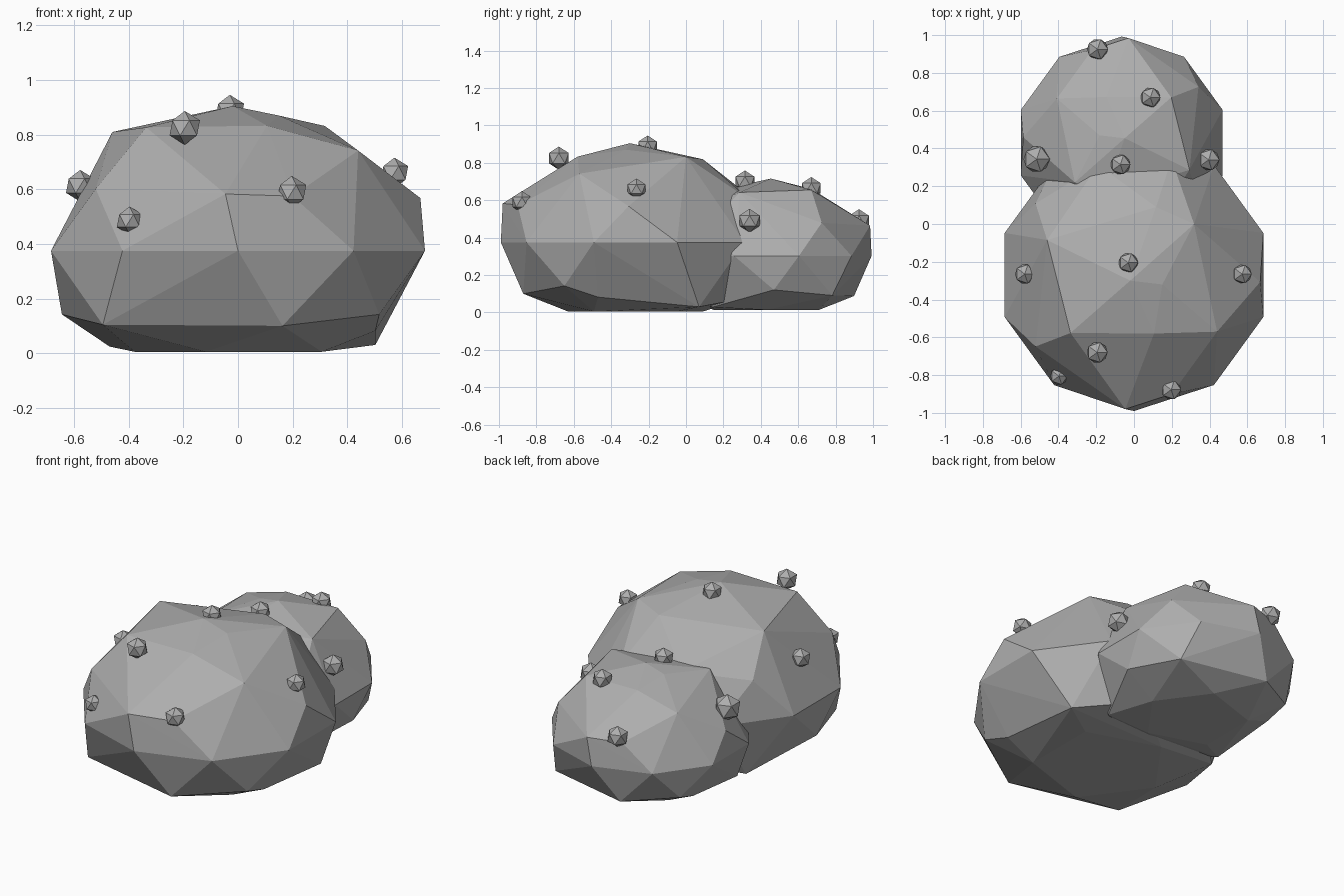
import bpy, bmesh
from mathutils import Vector

if "Cube" in bpy.data.objects:
    bpy.data.objects.remove(bpy.data.objects["Cube"])

stone = bpy.data.materials.new("grey_stone")
stone.diffuse_color = (0.42, 0.42, 0.42, 1)
stone.use_nodes = True
stone.node_tree.nodes["Principled BSDF"].inputs["Base Color"].default_value = stone.diffuse_color


def finish(bm, name):
    bmesh.ops.recalc_face_normals(bm, faces=bm.faces[:])
    mesh = bpy.data.meshes.new(name)
    bm.to_mesh(mesh)
    bm.free()
    mesh.materials.append(stone)
    obj = bpy.data.objects.new(name, mesh)
    bpy.context.collection.objects.link(obj)
    return obj


# chipped corners: regular position -> worn position
CHIPS = [
    ((-.19, -.85, .64), (-.046, -.98, .583)),
    ((.20, -.88, .60), (.20, -.90, .575)),
    ((.49, -.63, .64), (.44, -.57, .742)),
    ((.64, -.27, .60), (.668, -.307, .568)),
    ((.12, -.63, .82), (.106, -.58, .833)),
    ((-.31, -.49, .82), (-.336, -.577, .827)),
    ((.38, -.27, .82), (.15, -.32, .87)),
    ((.49, .09, .64), (.318, 0, .832)),
    ((-.31, -.05, .82), (-.46, -.085, .81)),
    ((-.61, -.27, .64), (-.54, -.27, .62)),
    ((0, -.27, .90), (-.02, -.30, .905)),
    ((.19, -.85, .08), (.163, -.87, .10)),
    ((-.49, -.63, .08), (-.495, -.72, .104)),
    ((-.64, -.27, .12), (-.645, -.32, .142)),
    ((.52, -.65, .12), (.517, -.65, .142)),
    ((.61, -.27, .08), (.503, -.47, .082)),
    ((.52, .11, .12), (.503, .07, .03)),
    ((-.49, .09, .08), (-.47, .10, .024)),
    ((-.20, -.88, .12), (-.13, -.75, .15)),
]


def boulder(name, place):
    """Faceted sphere, squashed, chipped and wrapped in its convex hull."""
    bm = bmesh.new()
    bmesh.ops.create_icosphere(bm, subdivisions=2, radius=1)
    # one lower-ring corner is expected at -x so the chips line up
    for v in bm.verts:
        x, y, z = v.co
        v.co = (.72 * x, .72 * y - .27, max(.005, .375 + .53 * z if abs(z) < .1 else .36 + .54 * z))
    rest = [(v, v.co.copy()) for v in bm.verts]
    for old, new in CHIPS:
        v = min(rest, key=lambda r: (r[1] - Vector(old)).length)[0]
        v.co = new
    pts = [place(v.co) for v in bm.verts]
    bm.free()
    bm = bmesh.new()
    for p in pts:
        bm.verts.new(p)
    hull = bmesh.ops.convex_hull(bm, input=bm.verts[:])
    loose = {g for g in hull["geom_interior"] + hull["geom_unused"]
             if isinstance(g, bmesh.types.BMVert)}
    bmesh.ops.delete(bm, geom=list(loose), context='VERTS')
    return finish(bm, name)


# large front boulder, and a smaller copy turned half round behind it
boulder("large_boulder", lambda p: p.copy())
boulder("small_boulder", lambda p: Vector((-.065 - .78 * p.x, .22 - .78 * p.y, .01 + .78 * p.z)))

# small pebbles stuck on the boulders: x, y, z, radius
PEBBLES = [
    (-.195, -.68, .825, .062), (.197, -.877, .59, .059), (-.397, -.805, .485, .052),
    (-.578, -.265, .613, .058), (.573, -.265, .66, .056), (-.03, -.205, .888, .058),
    (-.193, .925, .49, .062), (.087, .67, .665, .059), (-.515, .343, .53, .078),
    (-.072, .315, .70, .059), (.395, .34, .49, .064),
]
for i, (x, y, z, r) in enumerate(PEBBLES):
    bm = bmesh.new()
    bmesh.ops.create_icosphere(bm, subdivisions=1, radius=r)
    bmesh.ops.translate(bm, verts=bm.verts[:], vec=(x, y, z))
    finish(bm, f"pebble_{i + 1}")
